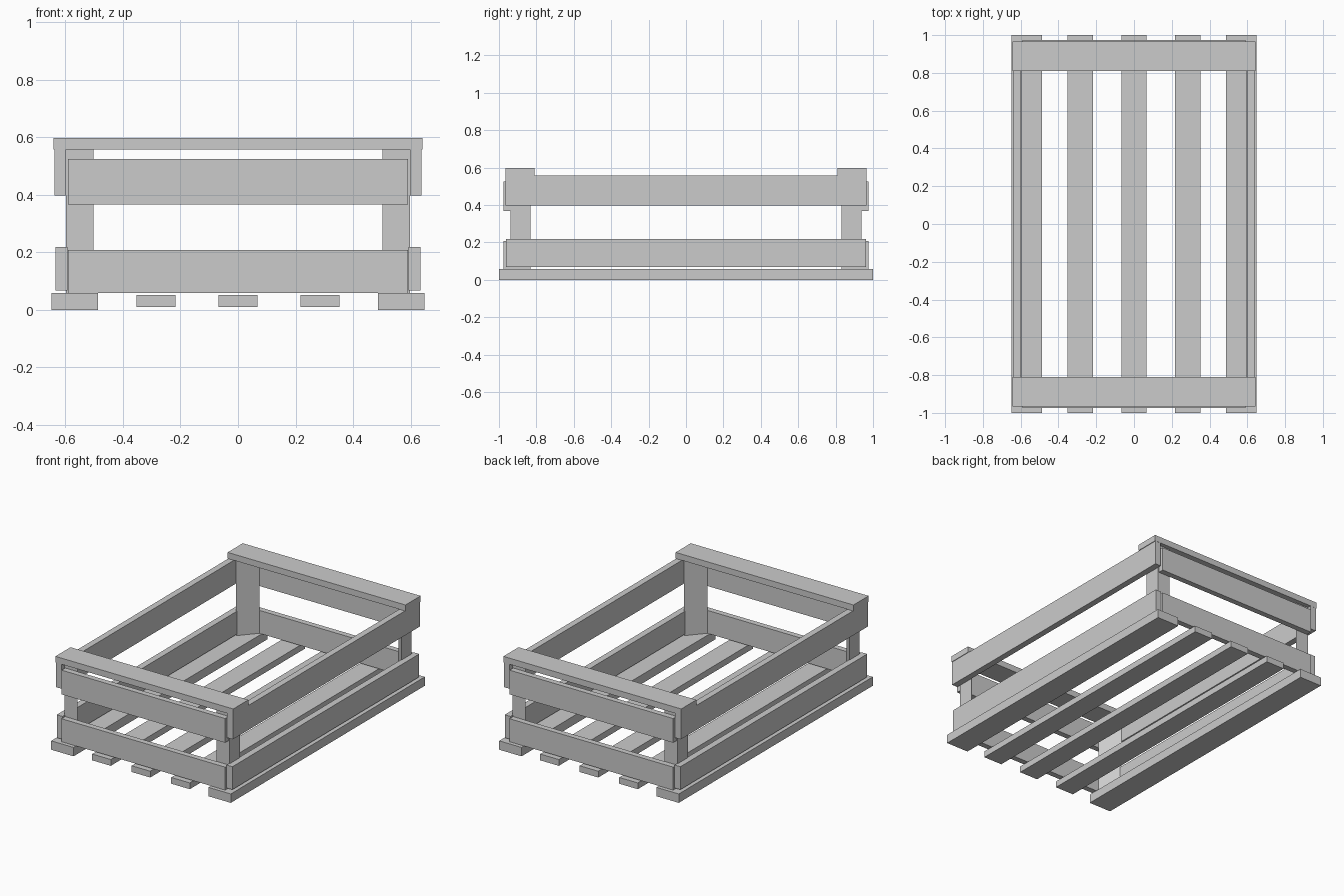
import bpy, bmesh

if "Cube" in bpy.data.objects:
    bpy.data.objects.remove(bpy.data.objects["Cube"])


def prism(name, outline, z0, z1):
    """Vertical prism from an xy outline."""
    bm = bmesh.new()
    base = bm.faces.new([bm.verts.new((x, y, z0)) for x, y in outline])
    ext = bmesh.ops.extrude_face_region(bm, geom=[base])
    for v in ext["geom"]:
        if isinstance(v, bmesh.types.BMVert):
            v.co.z = z1
    bmesh.ops.recalc_face_normals(bm, faces=bm.faces)
    mesh = bpy.data.meshes.new(name)
    bm.to_mesh(mesh)
    bm.free()
    obj = bpy.data.objects.new(name, mesh)
    bpy.context.collection.objects.link(obj)
    return obj


def board(name, x0, x1, y0, y1, z0, z1):
    return prism(name, [(x0, y0), (x1, y0), (x1, y1), (x0, y1)], z0, z1)


# Floor slats: three thin inner ones
for i, x in enumerate((-0.285, 0, 0.285)):
    board(f"floor_slat_{i + 1}", x - 0.067, x + 0.067, -1, 1, 0.01, 0.051)

for s, side in ((-1, "left"), (1, "right")):
    # Thicker outer floor slats
    board(f"outer_floor_slat_{side}", s * 0.487, s * 0.648, -1, 1, 0, 0.058)
    # Long side boards
    board(f"lower_side_board_{side}", s * 0.592, s * 0.634, -0.963, 0.963, 0.068, 0.218)
    board(f"upper_side_board_{side}", s * 0.597, s * 0.638, -0.965, 0.965, 0.398, 0.558)
    # Triangular corner posts
    for t, end in ((-1, "front"), (1, "back")):
        prism(f"corner_post_{end}_{side}",
              [(s * 0.597, t * 0.938), (s * 0.503, t * 0.938), (s * 0.597, t * 0.832)],
              0.058, 0.558)

for t, end in ((-1, "front"), (1, "back")):
    # Short end boards
    board(f"lower_end_board_{end}", -0.59, 0.59, t * 0.938, t * 0.975, 0.058, 0.208)
    board(f"upper_end_board_{end}", -0.59, 0.59, t * 0.938, t * 0.975, 0.367, 0.525)
    # Flat top handle boards
    board(f"top_board_{end}", -0.642, 0.642, t * 0.81, t * 0.966, 0.558, 0.598)
